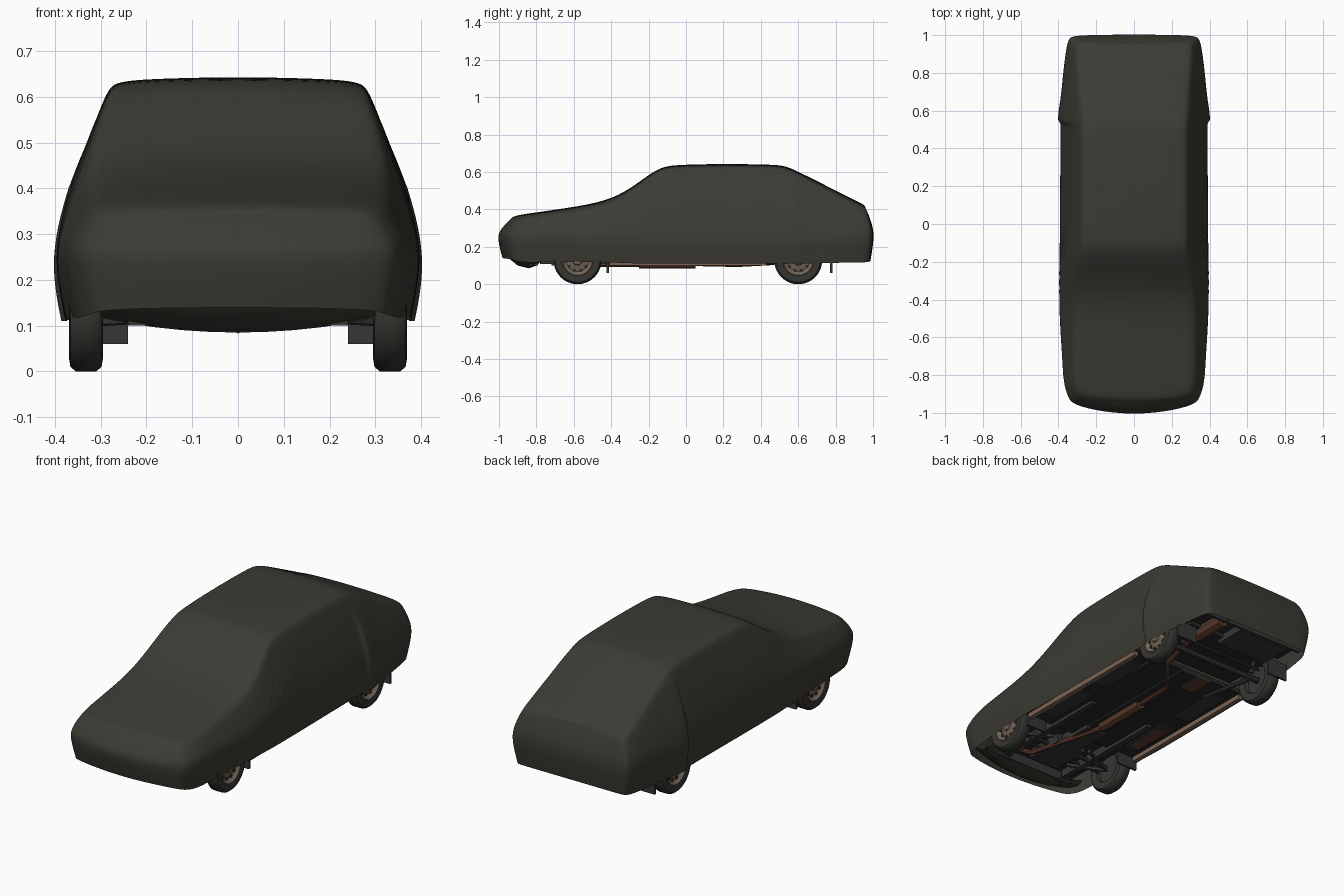
import bpy, bmesh, math
from mathutils import Matrix

old = bpy.data.objects.get("Cube")
if old:
    bpy.data.objects.remove(old, do_unlink=True)


def material(name, rgb):
    m = bpy.data.materials.new(name)
    m.use_nodes = True
    m.diffuse_color = (*rgb, 1)
    m.node_tree.nodes["Principled BSDF"].inputs["Base Color"].default_value = (*rgb, 1)
    return m


CLOTH = material("cover cloth", (0.045, 0.043, 0.034))
RUBBER = material("tyre rubber", (0.035, 0.035, 0.03))
RIM = material("dull rim", (0.17, 0.125, 0.09))
FLOOR = material("underbody dark", (0.02, 0.022, 0.02))
STEEL = material("chassis steel", (0.035, 0.037, 0.035))
RUST = material("rusty exhaust", (0.12, 0.045, 0.028))
SILL = material("sill tan", (0.2, 0.13, 0.09))


def select(ob):
    bpy.ops.object.select_all(action='DESELECT')
    ob.select_set(True)
    bpy.context.view_layer.objects.active = ob


def finish(name, bm, mat, smooth=True):
    bmesh.ops.recalc_face_normals(bm, faces=bm.faces)
    me = bpy.data.meshes.new(name)
    bm.to_mesh(me)
    bm.free()
    ob = bpy.data.objects.new(name, me)
    bpy.context.collection.objects.link(ob)
    me.materials.append(mat)
    select(ob)
    if smooth:
        bpy.ops.object.shade_smooth_by_angle(angle=math.radians(40))
    return ob


def box(name, x, y, z, mat):
    """Box from three (low, high) ranges."""
    bm = bmesh.new()
    bmesh.ops.create_cube(bm, size=1)
    for v in bm.verts:
        v.co = [r[0] if c < 0 else r[1] for c, r in zip(v.co, (x, y, z))]
    finish(name, bm, mat, False)


def loft(bm, rows, closed=False):
    rings = [[bm.verts.new(p) for p in row] for row in rows]
    n = len(rings[0])
    for a, b in zip(rings, rings[1:]):
        for i in range(n if closed else n - 1):
            j = (i + 1) % n
            bm.faces.new((a[i], a[j], b[j], b[i]))
    return rings


def tube(name, pts, radius, mat):
    cu = bpy.data.curves.new(name, 'CURVE')
    cu.dimensions = '3D'
    cu.bevel_depth = radius
    cu.bevel_resolution = 2
    cu.use_fill_caps = True
    sp = cu.splines.new('POLY')
    sp.points.add(len(pts) - 1)
    for p, co in zip(sp.points, pts):
        p.co = (*co, 1)
    ob = bpy.data.objects.new(name, cu)
    bpy.context.collection.objects.link(ob)
    cu.materials.append(mat)
    select(ob)
    bpy.ops.object.convert(target='MESH')
    bpy.ops.object.shade_smooth_by_angle(angle=math.radians(40))


def lathe(name, profile, mat, place, steps=40):
    """Turn (x, radius) points about the x axis."""
    bm = bmesh.new()
    rows = [[(x, r * math.cos(t), r * math.sin(t))
             for t in (math.tau * k / steps for k in range(steps))] for x, r in profile]
    loft(bm, rows, True)
    bmesh.ops.remove_doubles(bm, verts=bm.verts, dist=1e-5)
    bm.transform(place)
    finish(name, bm, mat)


# Cover stations: y, top, edge half width, edge drop, widest half width, hem, bulge
STATIONS = [
    (-.92, .345, .27, .02, .30, .14, -.075), (-.91, .362, .305, .02, .345, .125, -.06),
    (-.86, .377, .33, .03, .37, .115, -.02), (-.7, .4, .335, .035, .38, .12, 0),
    (-.5, .43, .335, .035, .395, .12, 0), (-.36, .473, .335, .035, .397, .115, 0),
    (-.24, .555, .315, .03, .397, .11, 0), (-.14, .628, .29, .025, .397, .11, 0),
    (-.05, .64, .288, .025, .397, .11, 0), (.2, .645, .288, .025, .395, .11, 0),
    (.46, .641, .288, .025, .393, .11, 0), (.53, .635, .288, .025, .393, .11, 0),
    (.6, .603, .292, .025, .393, .11, 0), (.76, .523, .305, .03, .383, .115, 0),
    (.92, .442, .315, .03, .36, .115, 0), (.955, .425, .31, .03, .345, .118, .035),
    (.96, .405, .275, .02, .305, .125, .048)]


def section(y, top, edge, drop, wide, hem, bulge):
    mid = .25
    ze = top - drop - .008
    half = [(0, top), (edge * .6, top - drop * .15), (edge * .94, top - drop * .4), (edge, ze),
            ((edge + wide) / 2 + .012, (ze + mid) / 2), (wide + .008, mid), (wide - .02, hem)]
    out = []
    for x, z in [(-x, z) for x, z in half[:0:-1]] + half:
        t = (z - hem) / (top - hem)
        out.append((x, y + bulge * (1 - ((t - .4) / .6) ** 2), z))
    return out


# Cloth cover, closed at both ends by quads across and a triangle at the top
bm = bmesh.new()
rings = loft(bm, [section(*s) for s in STATIONS])
for ring in (rings[0], rings[-1]):
    for i in range(5):
        bm.faces.new((ring[i], ring[i + 1], ring[-2 - i], ring[-1 - i]))
    bm.faces.new(ring[5:8])
cover = finish("car_cover", bm, CLOTH)
cover.modifiers.new("smooth", 'SUBSURF').levels = 3
bpy.ops.object.modifier_apply(modifier="smooth")

# Bowed nose, slanted folds behind the front pillar, ridge at the rear arch
for v in cover.data.vertices:
    x, y, z = v.co
    bow = min(1, max(0, (-.8 - y) / .12))
    v.co.y += bow * (.4 * x * x - .02)
    if abs(x) > .29:
        u = y - .8 * z + .43
        fold = .007 * math.sin(u * 62) * math.exp(-(u / .13) ** 2 - ((z - .4) / .13) ** 2)
        r = y - .53 - .06 * (.6 - z)
        ridge = .013 * math.exp(-(r / (.1 if r > 0 else .012)) ** 2) * min(1, max(0, (.6 - z) * 5))
        v.co.x += math.copysign(fold + ridge, x)
cover.data.polygons.foreach_set("use_smooth", [True] * len(cover.data.polygons))

# Cloth tucked under the nose
bm = bmesh.new()
loft(bm, [[(x, y + .4 * x * x, z + .35 * x * x) for x in [k * .06 - .3 for k in range(11)]]
          for y, z in ((-.985, .2), (-.955, .145), (-.9, .1), (-.84, .085), (-.8, .1))])
finish("nose_tuck", bm, CLOTH)

# Wheels with rims, vent holes and hub caps
TYRE = [(-.03, .08), (-.037, .1), (-.034, .118), (-.022, .128), (.022, .128),
        (.034, .118), (.037, .1), (.03, .083)]
DISC = [(.03, .085), (.033, .08), (.022, .074), (.016, .06), (.024, .035), (.026, 0)]
BACK = [(-.03, .08), (-.01, .075), (-.005, 0)]
HUB = [(.022, .028), (.034, .024), (.037, .012), (.037, 0)]
for side, sname in ((1, "left"), (-1, "right")):
    for y, ename in ((-.58, "front"), (.6, "rear")):
        tag = ename + "_" + sname
        place = Matrix.Translation((side * .332, y, .128)) @ Matrix.Diagonal((side, 1, 1, 1))
        lathe("tyre_" + tag, TYRE, RUBBER, place)
        lathe("rim_" + tag, DISC, RIM, place)
        lathe("rim_back_" + tag, BACK, STEEL, place)
        lathe("hub_cap_" + tag, HUB, RIM, place, 20)
        for k in range(10):
            a = math.tau * k / 10
            spot = place @ Matrix.Translation((0, .057 * math.cos(a), .057 * math.sin(a)))
            lathe("rim_hole_" + tag, [(.012, .009), (.022, .009), (.022, 0)], FLOOR, spot, 10)
        # Mud flap behind each wheel
        fy = y + (.155 if y < 0 else .17)
        box("mud_flap_" + tag, sorted((side * .24, side * .362)), (fy, fy + .012), (.06, .15), STEEL)

# Floor pan, narrowed between the wheels
box("floor_front", (-.27, .27), (-.86, -.42), (.15, .17), FLOOR)
box("floor_middle", (-.365, .365), (-.42, .44), (.125, .15), FLOOR)
box("floor_rear", (-.27, .27), (.44, .78), (.16, .18), FLOOR)
box("boot_floor", (-.32, .32), (.76, .96), (.18, .2), FLOOR)
box("tunnel", (-.05, .05), (-.42, .44), (.115, .13), FLOOR)
box("front_crossmember", (-.24, .24), (-.84, -.79), (.1, .15), STEEL)
box("rear_valance", (-.3, .3), (.945, .96), (.125, .2), STEEL)
box("fuel_tank", (-.25, .06), (.74, .92), (.14, .19), STEEL)
box("sump", (-.09, .09), (-.72, -.5), (.1, .16), STEEL)
box("gearbox", (-.06, .06), (-.5, -.3), (.105, .15), STEEL)
for s in (1, -1):
    box("sill", sorted((s * .335, s * .36)), (-.41, .43), (.1, .126), SILL)
    box("chassis_rail", sorted((s * .17, s * .2)), (-.78, -.1), (.108, .152), STEEL)
    for y in (-.2, .2):
        box("floor_rib", sorted((s * .23, s * .31)), (y - .15, y + .15), (.118, .128), STEEL)
    tube("front_wishbone", [(s * .12, -.68, .12), (s * .3, -.58, .11), (s * .12, -.5, .12)], .011, STEEL)
    tube("trailing_arm", [(s * .22, .3, .125), (s * .26, .6, .11)], .012, STEEL)
    tube("rear_damper", [(s * .23, .66, .11), (s * .22, .7, .2)], .014, STEEL)
box("rust_patch_front", (-.3, -.24), (-.32, -.1), (.112, .12), RUST)
box("rust_patch_rear", (-.14, -.04), (.3, .44), (.118, .126), RUST)

# Axles and steering
tube("rear_axle", [(-.32, .6, .125), (.32, .6, .125)], .016, STEEL)
tube("anti_roll_bar", [(-.26, .68, .13), (.26, .68, .13)], .008, STEEL)
tube("steering_rod", [(-.3, -.64, .125), (.3, -.64, .125)], .008, STEEL)
tube("front_axle_beam", [(-.3, -.58, .125), (.3, -.58, .125)], .012, STEEL)

# Exhaust system
tube("exhaust_front_pipe", [(.19, -.6, .13), (.17, -.7, .11), (.115, -.68, .105), (0, -.25, .105)], .013, RUST)
tube("middle_silencer", [(0, -.25, .113), (0, .05, .113)], .03, RUST)
tube("exhaust_rear_pipe", [(0, .05, .11), (.01, .275, .105), (.16, .46, .115), (.17, .6, .15), (.18, .74, .15)],
     .013, RUST)
tube("rear_silencer", [(.18, .72, .155), (.18, .92, .155)], .036, RUST)
tube("tail_pipe", [(.18, .92, .15), (.18, .975, .145)], .012, RUST)
